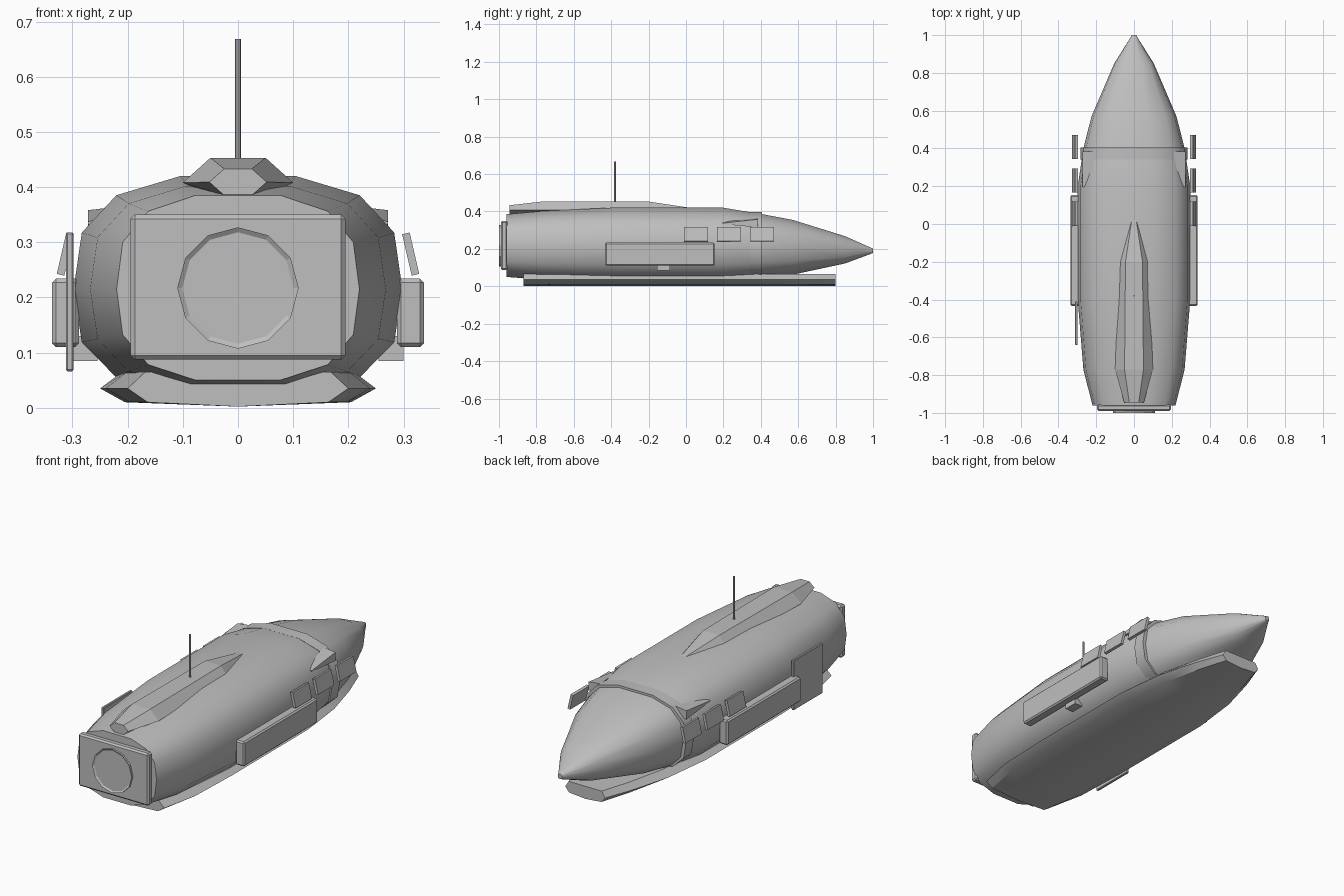
import bpy, bmesh, math
from mathutils import Matrix, Vector

if "Cube" in bpy.data.objects:
    bpy.data.objects.remove(bpy.data.objects["Cube"], do_unlink=True)

grey = bpy.data.materials.new("hull_grey")
grey.use_nodes = True
COLOR = (0.52, 0.52, 0.52, 1)
grey.diffuse_color = COLOR
grey.node_tree.nodes["Principled BSDF"].inputs["Base Color"].default_value = COLOR


def finish(name, bm, smooth=None, bevel=0):
    bmesh.ops.recalc_face_normals(bm, faces=bm.faces)
    mesh = bpy.data.meshes.new(name)
    bm.to_mesh(mesh)
    bm.free()
    mesh.materials.append(grey)
    ob = bpy.data.objects.new(name, mesh)
    bpy.context.collection.objects.link(ob)
    if bevel:
        mod = ob.modifiers.new("bevel", 'BEVEL')
        mod.width = bevel
        mod.segments = 1
    if smooth:
        bpy.ops.object.select_all(action='DESELECT')
        ob.select_set(True)
        bpy.context.view_layer.objects.active = ob
        bpy.ops.object.shade_smooth_by_angle(angle=math.radians(smooth))
    return ob


def loft(name, rings, smooth=None):
    """Skin a list of equal-length closed rings and cap both ends."""
    bm = bmesh.new()
    loops = [[bm.verts.new(p) for p in r] for r in rings]
    n = len(loops[0])
    for a, b in zip(loops, loops[1:]):
        for i in range(n):
            j = (i + 1) % n
            bm.faces.new((a[i], a[j], b[j], b[i]))
    bm.faces.new(loops[0])
    bm.faces.new(loops[-1])
    return finish(name, bm, smooth)


def box(name, lo, hi, bevel=0, tilt=0):
    lo, hi = Vector(lo), Vector(hi)
    mat = (Matrix.Translation((lo + hi) / 2) @ Matrix.Rotation(tilt, 4, 'Y')
           @ Matrix.Diagonal((*(hi - lo), 1)))
    bm = bmesh.new()
    bmesh.ops.create_cube(bm, size=1, matrix=mat)
    return finish(name, bm, None, bevel)


def cylinder(name, r, depth, center, along_y=False, sides=12):
    mat = Matrix.Translation(center)
    if along_y:
        mat = mat @ Matrix.Rotation(math.pi / 2, 4, 'X')
    bm = bmesh.new()
    bmesh.ops.create_cone(bm, cap_ends=True, segments=sides, radius1=r,
                          radius2=r, depth=depth, matrix=mat)
    return finish(name, bm)


# Fuselage cross-section: half-width w, top t, bottom b, centre height c
HALF = [(.35, 1), (.74, .83), (.95, .5), (1, 0), (.95, -.5), (.74, -.83), (.35, -1)]


def hull_ring(y, w, t, b, c):
    pts = HALF + [(-x, z) for x, z in reversed(HALF)]
    return [(x * w, y, c + z * ((t - c) if z > 0 else (c - b))) for x, z in pts]


loft("fuselage", [hull_ring(*s) for s in (
    (-.96, .22, .385, .05, .215),
    (-.77, .268, .402, .035, .215),
    (-.40, .298, .42, .022, .215),
    (.20, .298, .42, .022, .215),
    (.40, .268, .387, .04, .212),
    (.57, .225, .355, .062, .208),
    (.85, .105, .268, .122, .195),
    (.985, .02, .208, .172, .19),
    (1.0, .012, .202, .178, .19))], 40)

# Band around the fuselage behind the nose
loft("nose_band", [hull_ring(y, .284, .397, .04, .212) for y in (.342, .405)], 40)

# Belly skid: flattened hexagonal section, tapered in plan
loft("belly_skid", [[(w, y, .035), (w * .84, y, .065), (-w * .84, y, .065),
                     (-w, y, .035), (-w * .82, y, .01), (0, y, .002), (w * .82, y, .01)]
                    for y, w in ((-.87, .2), (-.68, .24), (-.4, .25), (.2, .25),
                                 (.45, .22), (.65, .165), (.8, .11))], 30)

# Dorsal spine
loft("dorsal_spine", [[(a, y, t), (w, y, m), (a, y, .385), (-a, y, .385), (-w, y, m), (-a, y, t)]
                      for y, a, w, m, t in ((-.945, .025, .052, .409, .433),
                                            (-.77, .05, .1, .408, .453),
                                            (-.2, .045, .08, .41, .453),
                                            (.02, .012, .02, .412, .42))])

# Mast
cylinder("antenna", .005, .26, (0, -.38, .538), sides=8)

# End plate with round port: rim plus slightly recessed disc
box("end_plate", (-.195, -.99, .087), (.195, -.955, .35), .008)
bm = bmesh.new()
bmesh.ops.create_circle(bm, cap_ends=True, segments=12, radius=.11,
                        matrix=Matrix.Translation((0, -.985, .217)) @ Matrix.Rotation(math.pi / 2, 4, 'X'))
out = bmesh.ops.extrude_face_region(bm, geom=bm.faces[:])
bmesh.ops.translate(bm, vec=(0, -.015, 0), verts=[v for v in out["geom"] if isinstance(v, bmesh.types.BMVert)])
front = min(bm.faces, key=lambda f: f.calc_center_median().y)
bmesh.ops.inset_region(bm, faces=[front], thickness=.009, depth=-.006)
finish("end_port", bm)

# Paired side parts
for side, s in (("left", 1), ("right", -1)):
    def pair(name, x0, x1, y0, y1, z0, z1, bevel=0, tilt=0):
        box(side + name, (min(s * x0, s * x1), y0, z0), (max(s * x0, s * x1), y1, z1), bevel, s * tilt)

    pair("_side_pod", .288, .337, -.433, .153, .11, .234, .007)
    pair("_pod_bracket", .255, .30, -.155, -.085, .085, .13)
    for i, y in enumerate((-.01, .167, .343)):
        pair("_window_panel_%d" % (i + 1), .306, .32, y, y + .128, .24, .317, 0, math.radians(-13))
    # Small wedge on the shoulder, thickening toward the nose band
    loft(side + "_shoulder_wedge", [
        [(s * x0, y, z1), (s * x1, y, z1 - .008), (s * x1, y, z0), (s * x0, y, z0)]
        for y, x0, x1, z0, z1 in ((.195, .245, .272, .332, .345), (.385, .206, .272, .315, .366))])

# Single flat panel on one flank
box("flank_panel", (-.312, -.64, .066), (-.298, -.41, .318), .003)
